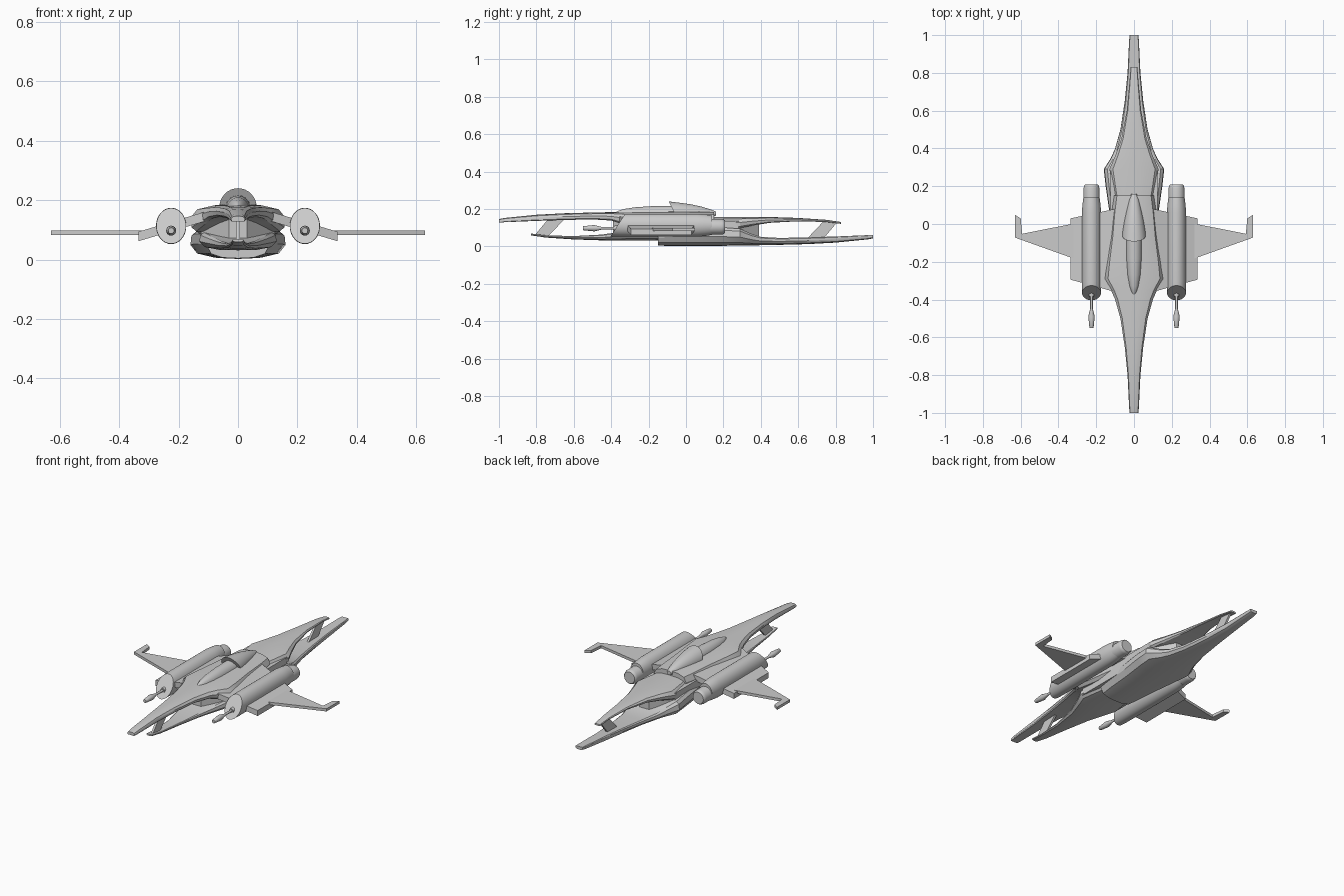
import bpy, math

if "Cube" in bpy.data.objects:
    bpy.data.objects.remove(bpy.data.objects["Cube"])

ZC = 0.0945  # height of the axis about which the lower hull is a turned copy


def make(name, verts, faces, angle=30, mirror=False):
    me = bpy.data.meshes.new(name)
    me.from_pydata(verts, [], faces)
    ob = bpy.data.objects.new(name, me)
    bpy.context.collection.objects.link(ob)
    bpy.ops.object.select_all(action='DESELECT')
    ob.select_set(True)
    bpy.context.view_layer.objects.active = ob
    bpy.ops.object.mode_set(mode='EDIT')
    bpy.ops.mesh.select_all(action='SELECT')
    bpy.ops.mesh.normals_make_consistent(inside=False)
    bpy.ops.object.mode_set(mode='OBJECT')
    bpy.ops.object.shade_smooth_by_angle(angle=math.radians(angle))
    if mirror:
        ob.modifiers.new("mirror", 'MIRROR')
    return ob


def loft(name, rings, **kw):
    n = len(rings[0])
    verts = [p for r in rings for p in r]
    faces = [(i * n + j, i * n + (j + 1) % n, (i + 1) * n + (j + 1) % n, (i + 1) * n + j)
             for i in range(len(rings) - 1) for j in range(n)]
    faces += [tuple(range(n)), tuple(range(len(verts) - n, len(verts)))]
    return make(name, verts, faces, **kw)


def ellipse(x, y, z, rx, rz, shear=0.0, n=32):
    ring = []
    for i in range(n):
        a = 2 * math.pi * i / n
        dz = rz * math.sin(a)
        ring.append((x + rx * math.cos(a), y + shear * dz, z + dz))
    return ring


def prism(name, outline, zfun, thick, mirror=True):
    lower = [(x, y, zfun(x) - thick / 2) for x, y in outline]
    upper = [(x, y, zfun(x) + thick / 2) for x, y in outline]
    return loft(name, [lower, upper], mirror=mirror)


def hull_section(y, w, zb, zt):
    h = zt - zb
    half = [(0.5 * w, zt - 0.03 * h), (0.86 * w, zt - 0.18 * h), (w, zt - 0.5 * h),
            (0.98 * w, zb + 0.15 * h), (0.88 * w, zb)]
    pts = [(0, zt)] + half + [(-x, z) for x, z in reversed(half)]
    return [(x, y, z) for x, z in pts]


# stations: y, half width, bottom, top
FRONT = [(-1, .023, .128, .146), (-.97, .026, .129, .152), (-.8, .034, .136, .169),
         (-.65, .049, .141, .177), (-.5, .072, .144, .181), (-.4, .1, .138, .183),
         (-.35, .122, .122, .184), (-.29, .16, .095, .185), (-.2, .15, .088, .186),
         (-.07, .131, .088, .187), (.07, .117, .088, .187), (.15, .105, .1, .185)]
REAR = [(.12, .1, .09, .158), (.29, .13, .098, .158), (.36, .1, .112, .158),
        (.45, .067, .126, .157), (.6, .038, .134, .152), (.75, .024, .13, .142),
        (.83, .018, .12, .13)]


def turned(rings, low):
    return [[(x, -y, 2 * ZC - z) if low else (x, y, z) for x, y, z in r] for r in rings]


# upper and lower hulls with their struts
for label, low in (("upper", False), ("lower", True)):
    loft(label + "_hull_main", turned([hull_section(*s) for s in FRONT], low))
    loft(label + "_hull_tail", turned([hull_section(*s) for s in REAR], low))
    strut = [(-.81, .058), (-.74, .05), (-.65, .145), (-.74, .142)]
    loft(label + "_tip_strut", turned([[(s * .006, y, z) for y, z in strut]
                                       for s in (-1, 1)], low))

# core between the hulls
core = []
for y, w, h in ((-.39, .03, .045), (-.28, .125, .04), (.28, .125, .04), (.39, .03, .045)):
    core.append([(w, y, ZC - h), (w, y, ZC + h), (-w, y, ZC + h), (-w, y, ZC - h)])
loft("hull_core", core)

# cockpit canopy and the fairing behind it
loft("canopy", [ellipse(0, y, .17, r, t - .17) for y, r, t in
                ((-.38, .004, .18), (-.36, .016, .191), (-.33, .026, .2), (-.27, .036, .209),
                 (-.18, .042, .215), (-.03, .043, .217))])
loft("canopy_fairing", [ellipse(0, y, .175, r, t - .175, s) for y, r, t, s in
                        ((-.06, .063, .24, -.5), (-.03, .06, .235, -.3), (.02, .051, .226, 0),
                         (.08, .038, .213, 0), (.13, .026, .198, 0), (.16, .014, .186, 0))])

# engine nacelles with a slanted front face
loft("engine_nacelle", [ellipse(.225, y, .113, r, r * 1.2, s) for y, r, s in
                        ((-.365, .05, .65), (-.33, .051, .45), (-.2, .051, 0),
                         (.06, .051, 0), (.1, .048, 0), (.14, .043, 0))], mirror=True)
loft("engine_nozzle", [ellipse(.225, y, .105, r, r) for y, r in
                       ((.1, .043), (.19, .042), (.202, .039), (.208, .034))], mirror=True)

# guns
loft("gun", [ellipse(.225, y, .097, r, r, n=16) for y, r in
             ((-.551, .01), (-.549, .011), (-.49, .017), (-.45, .007), (-.3, .007))], mirror=True)
loft("gun_mount", [ellipse(.225, y, .097, r, r, n=16) for y, r in
                   ((-.385, .013), (-.34, .016))], mirror=True)

# drooping pylons and flat wings
prism("wing_pylon", [(.1, .08), (.17, .065), (.335, .03), (.335, -.295), (.17, -.34), (.1, -.36)],
      lambda x: .142 - .3 * (x - .12), .032)
prism("wing", [(.28, .01), (.592, -.052), (.6, .03), (.63, .048), (.63, -.072), (.28, -.197)],
      lambda x: .09, .016)
